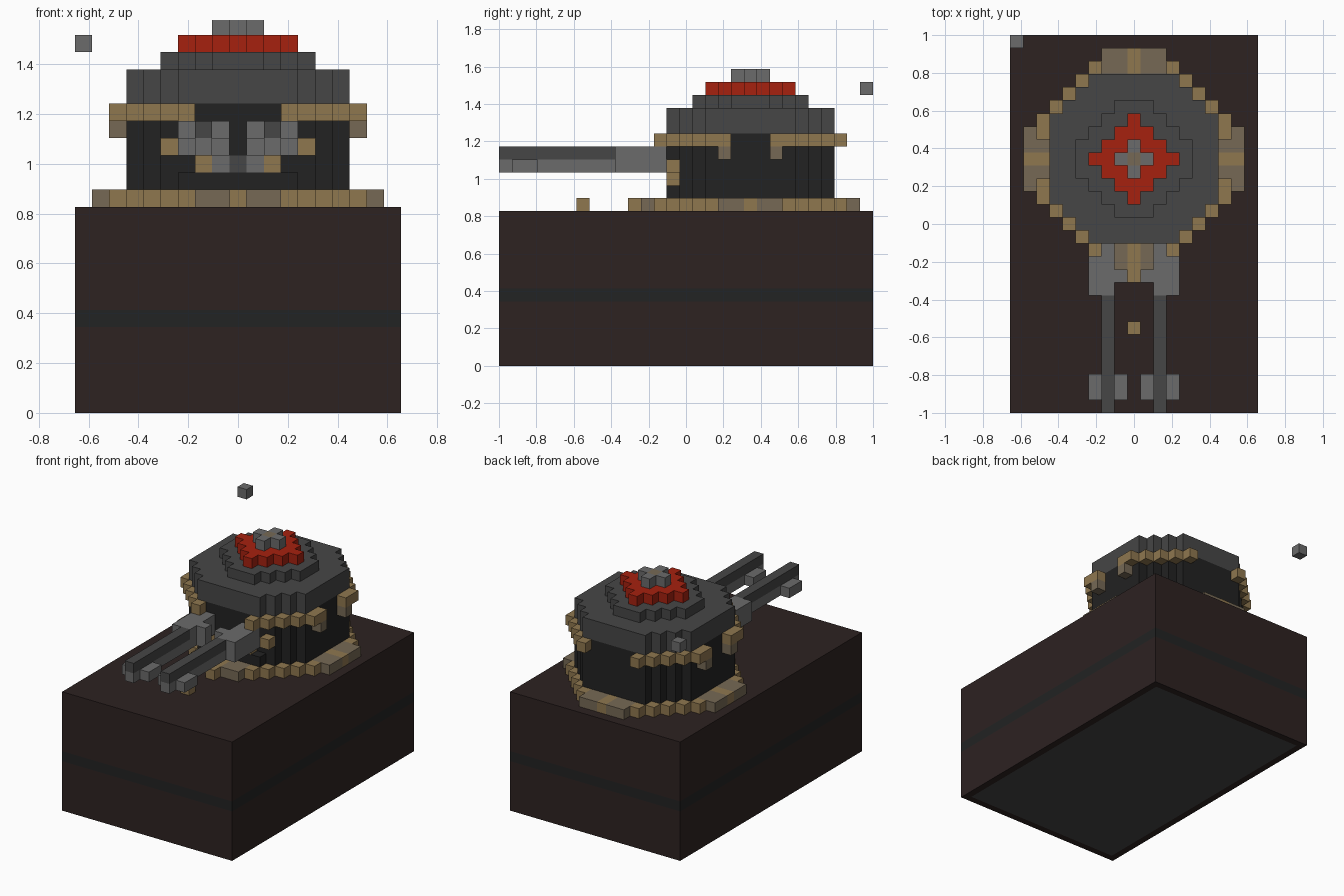
import bpy
import bmesh
from mathutils import Vector

if "Cube" in bpy.data.objects:
    bpy.data.objects.remove(bpy.data.objects["Cube"], do_unlink=True)

V = 2 / 29          # block size
CY = 5              # turret centre, in blocks along y


def srgb(c):
    c /= 255
    return c / 12.92 if c < 0.04 else ((c + 0.055) / 1.055) ** 2.4


def material(name, r, g, b):
    m = bpy.data.materials.new(name)
    col = (srgb(r), srgb(g), srgb(b), 1)
    m.diffuse_color = col
    m.use_nodes = True
    m.node_tree.nodes["Principled BSDF"].inputs["Base Color"].default_value = col
    return m


BROWN = material("dark_brown", 45, 34, 33)
BLACK = material("black", 34, 34, 34)
STRIPE = material("stripe_charcoal", 34, 35, 35)
DARK = material("dark_grey", 70, 70, 70)
GREY = material("mid_grey", 107, 107, 107)
RED = material("red", 166, 33, 15)
TAN = material("tan", 143, 119, 79)
DULL = material("dull_tan", 118, 105, 85)

SIDES = [(1, 0, 0), (-1, 0, 0), (0, 1, 0), (0, -1, 0), (0, 0, 1), (0, 0, -1)]


def blocks(name, cells, height=1.0):
    """Turn {(x, y, layer): material} into a mesh of the exposed block faces."""
    mats = list(dict.fromkeys(cells.values()))
    bm = bmesh.new()
    verts = {}

    def vert(p):
        key = tuple(round(2 * c) for c in p)
        if key not in verts:
            x, y, z = p
            base = round(z - 0.5 + 0.01)
            top = base + (z - base) * height if z > base else z
            verts[key] = bm.verts.new((x * V, (y + CY) * V, top * V))
        return verts[key]

    for cell, mat in cells.items():
        centre = Vector(cell) + Vector((0, 0, 0.5))
        for s in SIDES:
            if tuple(a + b for a, b in zip(cell, s)) in cells:
                continue
            n = Vector(s)
            u = Vector((s[1], s[2], s[0]))
            w = n.cross(u)
            mid = centre + n / 2
            quad = [mid + (u * a + w * b) / 2
                    for a, b in ((-1, -1), (1, -1), (1, 1), (-1, 1))]
            f = bm.faces.new([vert(p) for p in quad])
            f.material_index = mats.index(mat)
    return finish(name, bm, mats)


def finish(name, bm, mats):
    me = bpy.data.meshes.new(name)
    bm.to_mesh(me)
    bm.free()
    for m in mats:
        me.materials.append(m)
    ob = bpy.data.objects.new(name, me)
    bpy.context.collection.objects.link(ob)
    return ob


def plan(half, total):
    """Cells of a square with its corners cut diagonally."""
    span = range(-half, half + 1)
    return [(x, y) for x in span for y in span if abs(x) + abs(y) <= total]


def mirrored(cells):
    """Add the copy on the other side of x = 0."""
    return {(s * x, y, z): m for (x, y, z), m in cells.items() for s in (1, -1)}


# Base box with a side stripe and an inset underside
bm = bmesh.new()
bmesh.ops.create_cube(bm, size=1)
for v in bm.verts:
    v.co = Vector((v.co.x * 19 * V, v.co.y * 2, (v.co.z + 0.5) * 12 * V))
for k in (5, 6):
    bmesh.ops.bisect_plane(bm, geom=bm.verts[:] + bm.edges[:] + bm.faces[:],
                           plane_co=(0, 0, k * V), plane_no=(0, 0, 1))
bm.normal_update()
bottom = [f for f in bm.faces if f.normal.z < -0.9]
bmesh.ops.inset_region(bm, faces=bottom, thickness=V)
for f in bm.faces:
    if 5 * V < f.calc_center_median().z < 6 * V:
        f.material_index = 1
for f in bottom:
    f.material_index = 2
finish("base", bm, [BROWN, STRIPE, DARK])

# Painted ring and marks on the base top
paint = {}
for x, y in plan(8, 10):
    a, b = max(abs(x), abs(y)), min(abs(x), abs(y))
    if a + b == 10 and a <= 7 or a == 7 or a == 8 and b <= 2:
        paint[x, y, 12] = DULL if a >= 7 and 0 < b <= 2 else TAN
for y in (-9, -13):
    paint[0, y, 12] = TAN
blocks("painted_ring", paint, height=0.06)

# Small posts on the ring, two on each side
posts = {}
for a in (-1, 1):
    for b in (-8, 8):
        posts[a, b, 12] = posts[b, a, 12] = DULL
blocks("ring_posts", posts)

# Drum with a brown foot, a notched front and its face blocks
drum = {(x, y, k): BROWN if k == 12 else BLACK
        for x, y in plan(6, 9) for k in range(12, 18)
        if not (abs(x) == 3 and y == -6 and 14 <= k <= 16)}
for x, m in enumerate((DARK, GREY, TAN)):
    drum[x, -6, 14] = drum[-x, -6, 14] = m
blocks("turret_drum", drum)
blocks("front_studs", mirrored({(4, -6, 15): TAN}))

# Collar of blocks under the roof, open in the middle of each side
collar = {}
for x, y in plan(7, 10):
    ax, ay = abs(x), abs(y)
    if ax + ay == 10 or ax == 7 and ay == 2:
        collar[x, y, 17] = TAN
    if ax == 7 and ay == 2:
        collar[x, y, 16] = DULL
blocks("collar", collar)

# Stepped roof and cap
roof = {(x, y, k): DARK for x, y in plan(6, 9) for k in (18, 19)}
roof.update({(x, y, 20): DARK for x, y in plan(4, 5)})
blocks("roof", roof)
blocks("roof_cap", {(x, y, 21): RED for x, y in plan(3, 3)})
emblem = {(x, y, 22): DULL if x == y == 0 else GREY for x, y in plan(1, 1)}
blocks("cap_cross", emblem, height=0.03)

# Twin barrels
barrels = {}
for y in range(-19, -10):
    barrels[2, y, 16] = DARK
    barrels[2, y, 15] = GREY
blocks("barrels", mirrored(barrels))
blocks("muzzle_blocks", mirrored({(x, y, 15): GREY for x in (1, 3) for y in (-18, -17)}))

# Barrel mounts
mounts = {(x, y, k): GREY for x in (2, 3) for y in range(-10, -6) for k in (15, 16)}
mounts.update({(1, -9, k): GREY for k in (15, 16)})
blocks("barrel_mounts", mirrored(mounts))

# Loose block above the back corner
blocks("floating_block", {(-9, 9, 21): GREY})
